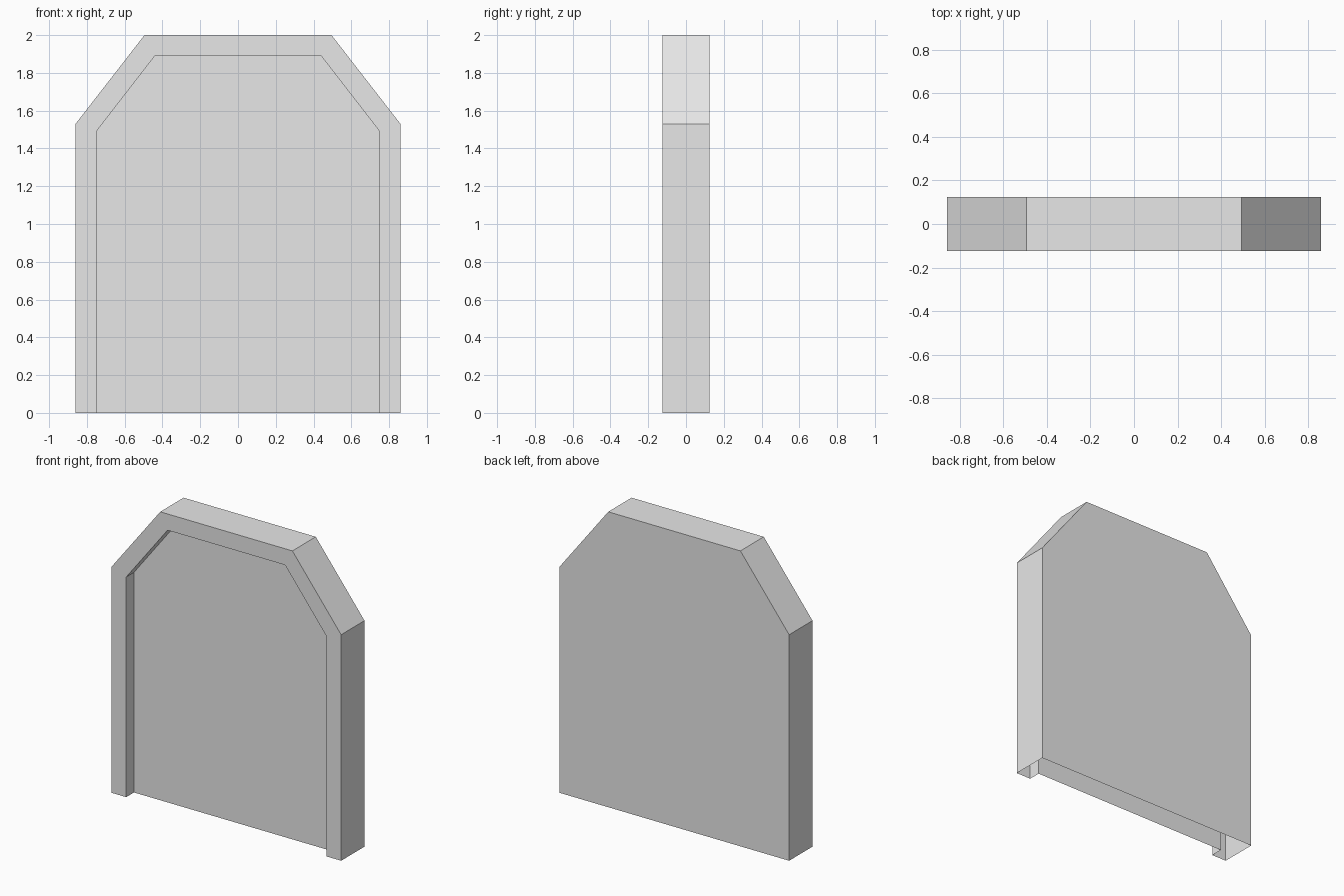
import bpy
import bmesh

cube = bpy.data.objects.get("Cube")
if cube:
    bpy.data.objects.remove(cube, do_unlink=True)

FRONT, BACK, PANEL = -0.125, 0.125, -0.042

grey = bpy.data.materials.new("light_grey")
grey.use_nodes = True
grey.diffuse_color = (0.8, 0.8, 0.8, 1)
grey.node_tree.nodes["Principled BSDF"].inputs["Base Color"].default_value = (0.8, 0.8, 0.8, 1)


def arch(bm, half_width, shoulder, half_top, height, y):
    """Chamfered arch outline, from the right foot over the top to the left foot."""
    right = [(-half_width, 0), (-half_width, shoulder), (-half_top, height)]
    left = [(-x, z) for x, z in reversed(right)]
    return [bm.verts.new((x, y, z)) for x, z in right + left]


def bridge(bm, a, b):
    """Strip of quads between two open outlines; the feet stay open."""
    for i in range(len(a) - 1):
        bm.faces.new((a[i], a[i + 1], b[i + 1], b[i]))


bm = bmesh.new()
outer = (0.86, 1.53, 0.495, 2.0)
inner = (0.75, 1.49, 0.44, 1.89)
back_rim = arch(bm, *outer, BACK)
front_rim = arch(bm, *outer, FRONT)
opening = arch(bm, *inner, FRONT)
recess = arch(bm, *inner, PANEL)

# Outer wall, front frame and recess wall
bridge(bm, back_rim, front_rim)
bridge(bm, front_rim, opening)
bridge(bm, opening, recess)

# Back face and sunken front panel; the underside is open
bm.faces.new(back_rim)
bm.faces.new(recess)
bmesh.ops.recalc_face_normals(bm, faces=bm.faces)

# Make sure the shell faces outward
bm.faces.ensure_lookup_table()
back_face = max(bm.faces, key=lambda f: f.calc_center_median().y)
if back_face.normal.y < 0:
    bmesh.ops.reverse_faces(bm, faces=bm.faces)

mesh = bpy.data.meshes.new("arched_door_frame")
bm.to_mesh(mesh)
bm.free()
mesh.materials.append(grey)
door = bpy.data.objects.new("arched_door_frame", mesh)
bpy.context.collection.objects.link(door)
